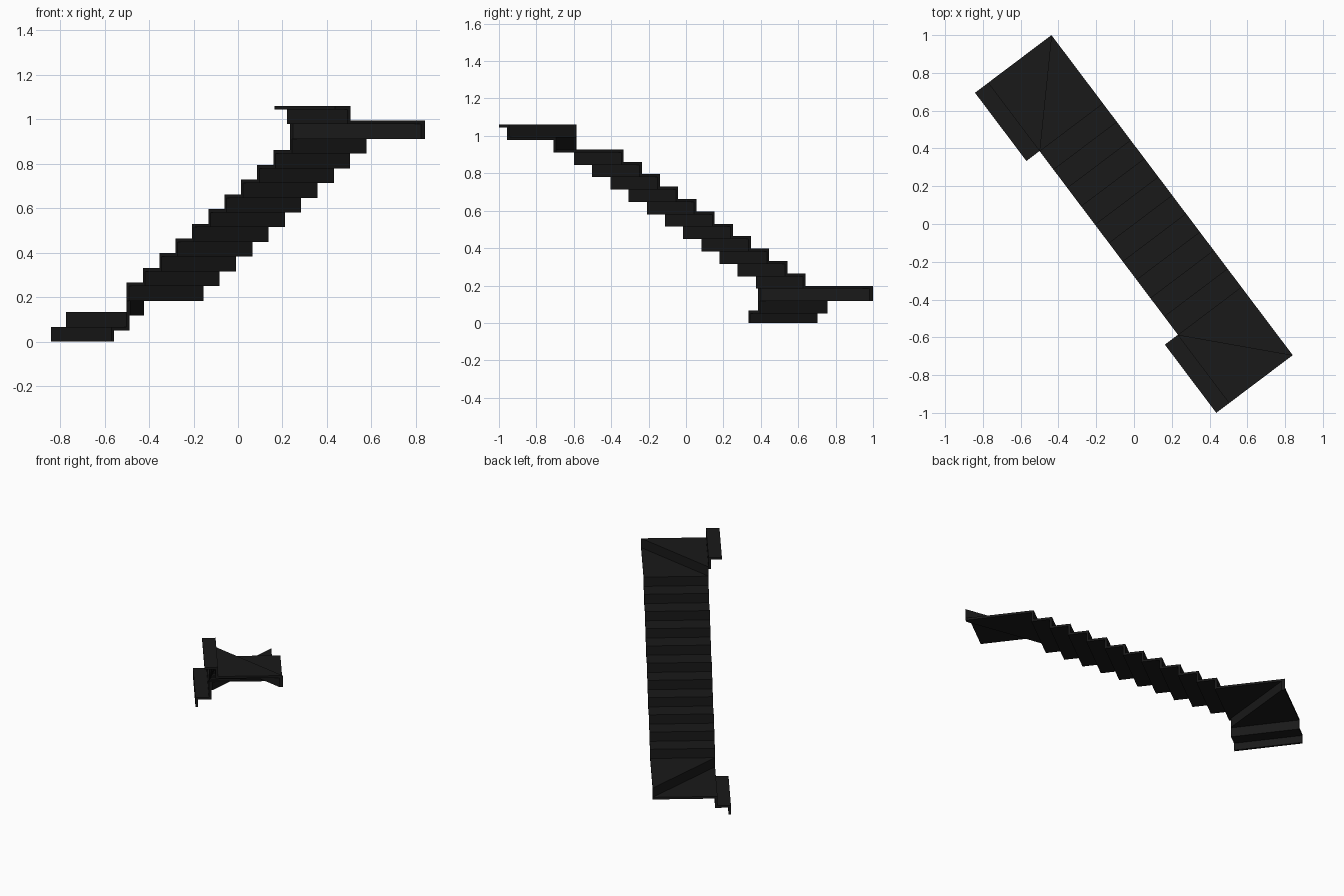
import bpy, bmesh
from mathutils import Vector

if "Cube" in bpy.data.objects:
    bpy.data.objects.remove(bpy.data.objects["Cube"])

# Plan frame: u runs along the flight, v runs across it
ORIGIN = Vector((-0.437, 1.0))
U = Vector((0.602, -0.7985))
V = Vector((-0.7985, -0.602))
LENGTH, WIDTH, LIP = 2.122, 0.42, 0.507
TURN = 0.452                 # length of each winder corner
RISE, T, S = 1.06 / 16, 0.0155, 0.0225
TOP = LENGTH - TURN

mat = bpy.data.materials.new("black_metal")
mat.diffuse_color = (0.01, 0.01, 0.01, 1)
mat.use_nodes = True
mat.node_tree.nodes["Principled BSDF"].inputs["Base Color"].default_value = mat.diffuse_color


def plate(name, outline, z0, z1):
    """Extrude a plan outline (u, v) between two heights."""
    pts = []
    for p in outline:
        if p not in pts:
            pts.append(p)
    bm = bmesh.new()
    verts = []
    for u, v in pts:
        p = ORIGIN + U * u + V * v
        verts.append(bm.verts.new((p.x, p.y, z0)))
    face = bm.faces.new(verts)
    ext = bmesh.ops.extrude_face_region(bm, geom=[face])
    top = [g for g in ext["geom"] if isinstance(g, bmesh.types.BMVert)]
    bmesh.ops.translate(bm, verts=top, vec=(0, 0, z1 - z0))
    bmesh.ops.recalc_face_normals(bm, faces=bm.faces)
    me = bpy.data.meshes.new(name)
    bm.to_mesh(me)
    bm.free()
    me.materials.append(mat)
    bpy.context.collection.objects.link(bpy.data.objects.new(name, me))


# Front line of each step: (outer, inner, outer shift, inner shift) where
# the shifts give the back of the riser plate
fronts = [
    ((0, LIP), (TURN, LIP), (0, -T), (0, -T)),
    ((0, WIDTH), (TURN, WIDTH), (0, -T), (0, -T)),
    ((0, 0), (TURN, WIDTH), (S, 0), (0, -S)),
]
for i in range(11):          # straight flight
    u = TURN + (TOP - TURN) * i / 10
    fronts.append(((u, 0), (u, WIDTH), (T, 0), (T, 0)))
fronts += [                  # upper winder and exit step
    ((LENGTH, 0), (TOP, WIDTH), (0, S), (S, 0)),
    ((LENGTH, WIDTH), (TOP, WIDTH), (0, T), (0, T)),
    ((LENGTH, LIP), (TOP, LIP), (0, 0), (0, 0)),
]
fronts[13] = ((TOP, 0), (TOP, WIDTH), (T, 0), (T, 0))

# Folded plates: one riser and one tread per step
for n in range(16):
    outer, inner, so, si = fronts[n]
    next_outer, next_inner = fronts[n + 1][:2]
    z = (n + 1) * RISE
    back_o = (outer[0] + so[0], outer[1] + so[1])
    back_i = (inner[0] + si[0], inner[1] + si[1])
    plate(f"riser_{n + 1:02d}", [outer, inner, back_i, back_o],
          max(0, n * RISE - T), z - T)
    plate(f"tread_{n + 1:02d}", [outer, inner, next_inner, next_outer], z - T, z)
